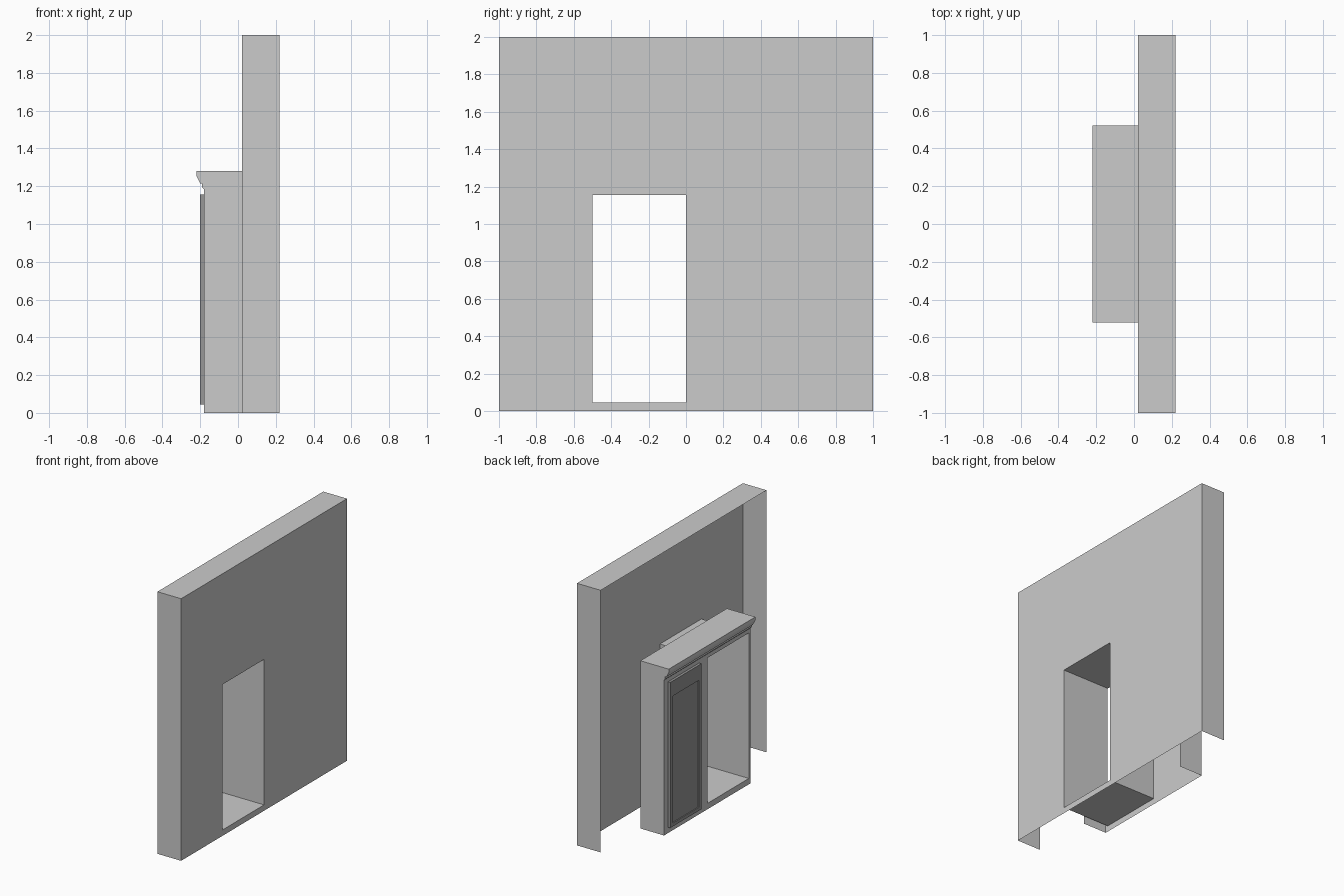
import bpy
import bmesh
from mathutils import Vector

cube = bpy.data.objects.get("Cube")
if cube:
    bpy.data.objects.remove(cube, do_unlink=True)


def material(name, value):
    mat = bpy.data.materials.new(name)
    mat.use_nodes = True
    colour = (value, value, value, 1)
    mat.diffuse_color = colour
    mat.node_tree.nodes["Principled BSDF"].inputs["Base Color"].default_value = colour
    return mat


light_grey = material("light grey", 0.6)
dark_grey = material("dark grey", 0.31)

# Shared dimensions: wall faces, surround face, doorway
WALL_X, JOIN_X, FACE_X = 0.22, 0.02, -0.18
DOORWAY = (-0.5, 0.0, 0.045, 1.155)
HALF = 0.522


def face(bm, points, toward):
    """Add a face whose normal points along the given direction."""
    f = bm.faces.new([bm.verts.new(p) for p in points])
    f.normal_update()
    if f.normal.dot(Vector(toward)) < 0:
        f.normal_flip()
    return f


def corners(rect, x):
    y0, y1, z0, z1 = rect
    return [(x, y0, z0), (x, y1, z0), (x, y1, z1), (x, y0, z1)]


def ring(bm, a, b, toward):
    """Bridge two rectangular loops with four quads."""
    for i in range(4):
        j = (i + 1) % 4
        face(bm, [a[i], a[j], b[j], b[i]], toward(i))


def finish(bm, name, mat):
    bmesh.ops.remove_doubles(bm, verts=bm.verts, dist=0.0001)
    mesh = bpy.data.meshes.new(name)
    bm.to_mesh(mesh)
    bm.free()
    mesh.materials.append(mat)
    obj = bpy.data.objects.new(name, mesh)
    bpy.context.collection.objects.link(obj)
    return obj


# Wall shell, open behind and below
bm = bmesh.new()
ring(bm, corners((-1, 1, 0, 2), WALL_X), corners(DOORWAY, WALL_X), lambda i: (1, 0, 0))
for s in (-1, 1):
    face(bm, [(JOIN_X, s, 0), (WALL_X, s, 0), (WALL_X, s, 2), (JOIN_X, s, 2)], (0, s, 0))
face(bm, [(JOIN_X, -1, 2), (WALL_X, -1, 2), (WALL_X, 1, 2), (JOIN_X, 1, 2)], (0, 0, 1))
finish(bm, "wall", light_grey)

# Passage lining through the wall and the surround
bm = bmesh.new()
inward = [(0, 0, 1), (0, -1, 0), (0, 0, -1), (0, 1, 0)]
ring(bm, corners(DOORWAY, WALL_X), corners(DOORWAY, FACE_X), lambda i: inward[i])
finish(bm, "passage_lining", light_grey)

# Door surround with cornice, open behind and below
profile = [(JOIN_X, 0), (FACE_X, 0), (FACE_X, 1.185), (-0.19, 1.195), (-0.19, 1.215),
           (-0.2, 1.215), (-0.22, 1.255), (-0.22, 1.28), (JOIN_X, 1.28)]
bm = bmesh.new()
for s in (-1, 1):
    face(bm, [(x, s * HALF, z) for x, z in profile], (0, s, 0))
for (xa, za), (xb, zb) in zip(profile[2:], profile[3:]):
    outward = (za - zb, 0, xb - xa)
    face(bm, [(xa, -HALF, za), (xa, HALF, za), (xb, HALF, zb), (xb, -HALF, zb)], outward)
ring(bm, corners((-HALF, HALF, 0, 1.185), FACE_X), corners(DOORWAY, FACE_X),
     lambda i: (-1, 0, 0))
finish(bm, "door_surround", light_grey)

# Sliding door leaf with a shallow recessed panel
leaf = (0.1, 0.475, 0.045, 1.155)
panel = (0.13, 0.445, 0.07, 1.04)
front, recess = -0.2, -0.192
bm = bmesh.new()
outside = [(0, 0, -1), (0, 1, 0), (0, 0, 1), (0, -1, 0)]
ring(bm, corners(leaf, FACE_X), corners(leaf, front), lambda i: outside[i])
ring(bm, corners(leaf, front), corners(panel, front), lambda i: (-1, 0, 0))
ring(bm, corners(panel, front), corners(panel, recess), lambda i: inward[i])
face(bm, corners(panel, recess), (-1, 0, 0))
finish(bm, "door_leaf", dark_grey)
